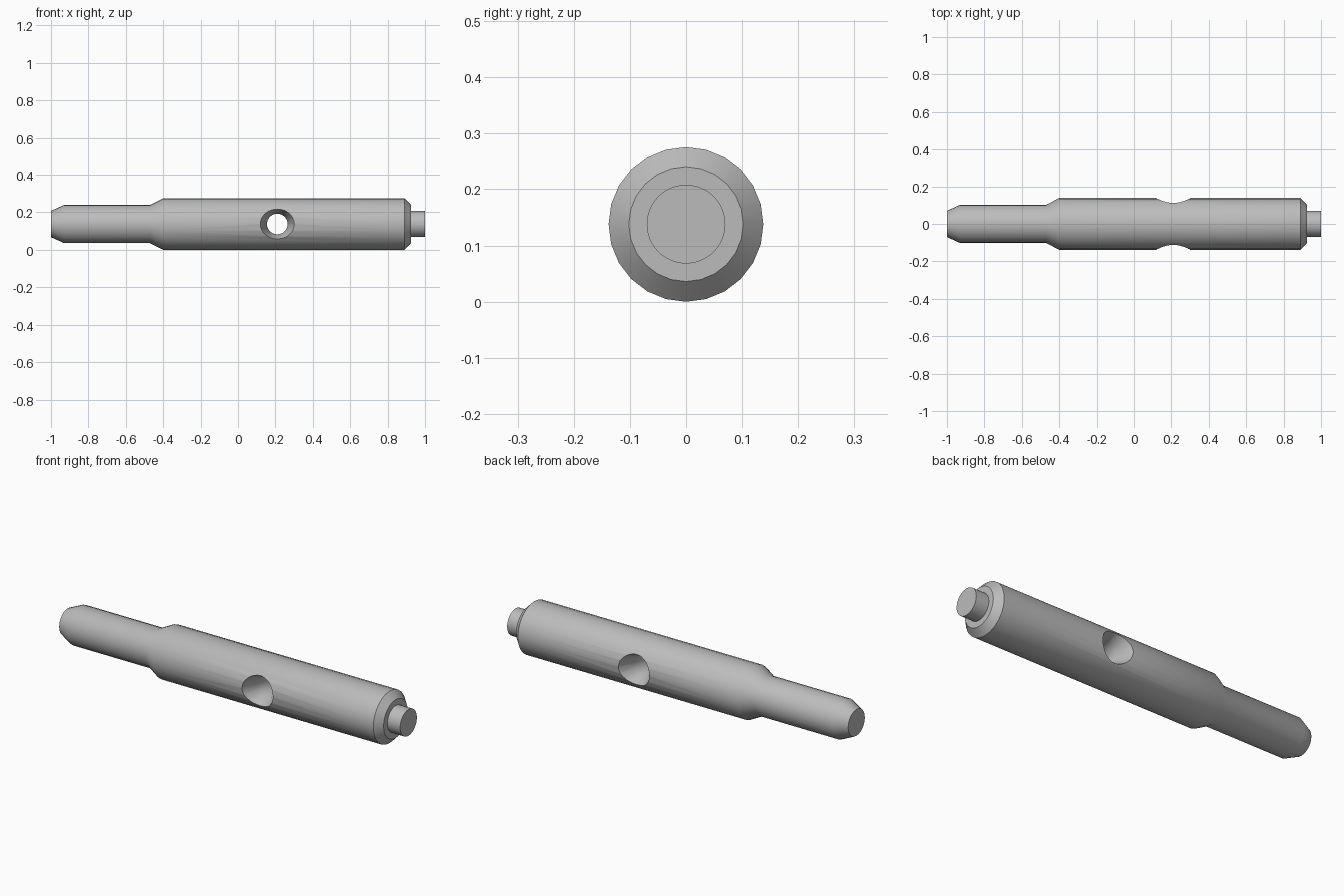
import bpy, bmesh
from math import radians, pi
from mathutils import Matrix, Vector

cube = bpy.data.objects.get("Cube")
if cube:
    bpy.data.objects.remove(cube, do_unlink=True)

RADIUS = 0.138
HOLE_X = 0.21

steel = bpy.data.materials.new("grey_steel")
steel.use_nodes = True
GREY = (0.5, 0.5, 0.5, 1)
steel.diffuse_color = GREY
steel.node_tree.nodes["Principled BSDF"].inputs["Base Color"].default_value = GREY


def lathe(name, profile, sides, axis, centre):
    """Turn a (position, radius) profile round the x or y axis, with capped ends."""
    bm = bmesh.new()
    direction = Vector((1, 0, 0)) if axis == "X" else Vector((0, 1, 0))
    rings = []
    for along, radius in profile:
        rings.append([
            bm.verts.new(direction * along + Matrix.Rotation(2 * pi * i / sides, 3, axis) @ Vector((0, 0, radius)))
            for i in range(sides)])
    for a, b in zip(rings, rings[1:]):
        for i in range(sides):
            j = (i + 1) % sides
            bm.faces.new((a[i], a[j], b[j], b[i]))
    bm.faces.new(rings[0])
    bm.faces.new(rings[-1])
    bmesh.ops.recalc_face_normals(bm, faces=bm.faces)
    mesh = bpy.data.meshes.new(name)
    bm.to_mesh(mesh)
    bm.free()
    mesh.materials.append(steel)
    obj = bpy.data.objects.new(name, mesh)
    obj.location = centre
    bpy.context.collection.objects.link(obj)
    return obj


def smooth(obj):
    bpy.ops.object.select_all(action="DESELECT")
    obj.select_set(True)
    bpy.context.view_layer.objects.active = obj
    bpy.ops.object.shade_smooth_by_angle(angle=radians(30))


# Stepped shaft with a tapered shoulder and chamfered ends
shaft = lathe("shaft", [(-1, 0.07), (-0.93, 0.102), (-0.47, 0.102), (-0.40, RADIUS),
                        (0.89, RADIUS), (0.925, 0.102)], 24, "X", (0, 0, RADIUS))

# Cross hole, countersunk on both sides
cutter = lathe("hole_cutter", [(-0.2, 0.118), (-0.055, 0.055), (0.055, 0.055), (0.2, 0.118)],
               32, "Y", (HOLE_X, 0, RADIUS))
cutter.hide_render = True
cut = shaft.modifiers.new("cross_hole", "BOOLEAN")
cut.operation = "DIFFERENCE"
cut.solver = "EXACT"
cut.object = cutter
bpy.context.view_layer.objects.active = shaft
bpy.ops.object.modifier_apply(modifier=cut.name)
bpy.data.objects.remove(cutter, do_unlink=True)
smooth(shaft)

# Small end pin
smooth(lathe("end_pin", [(0.92, 0.07), (1, 0.07)], 48, "X", (0, 0, RADIUS)))
